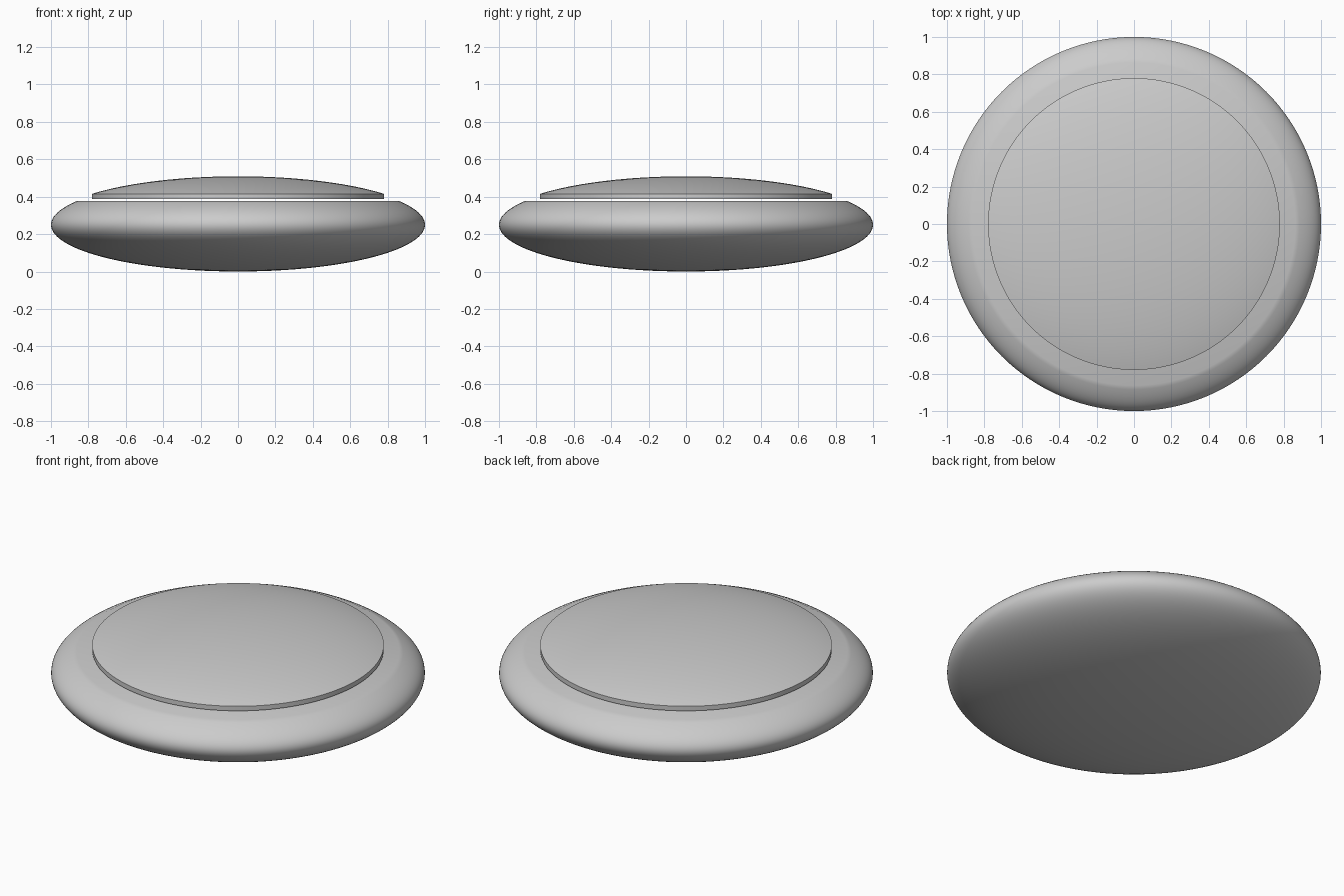
import bpy, bmesh
from math import sin, cos, acos, pi, radians

if "Cube" in bpy.data.objects:
    bpy.data.objects.remove(bpy.data.objects["Cube"], do_unlink=True)

SEGMENTS = 128
HALF_HEIGHT = 0.25

grey = bpy.data.materials.new("light grey")
grey.use_nodes = True
colour = (0.6, 0.6, 0.6, 1)
grey.diffuse_color = colour
grey.node_tree.nodes["Principled BSDF"].inputs["Base Color"].default_value = colour


def arc(start, end, centre_z, steps):
    """Points (radius, z) along a flattened ellipse between two angles."""
    angles = [start + (end - start) * i / steps for i in range(steps + 1)]
    return [(cos(a), centre_z + HALF_HEIGHT * sin(a)) for a in angles]


def lathe(name, profile):
    """Spin a profile around z into a closed, smooth solid."""
    bm = bmesh.new()
    verts = [bm.verts.new((r, 0, z)) for r, z in profile]
    edges = [bm.edges.new(pair) for pair in zip(verts, verts[1:])]
    bmesh.ops.spin(bm, geom=verts + edges, cent=(0, 0, 0), axis=(0, 0, 1),
                   angle=2 * pi, steps=SEGMENTS)
    bmesh.ops.remove_doubles(bm, verts=bm.verts, dist=0.0001)
    bmesh.ops.recalc_face_normals(bm, faces=bm.faces)
    mesh = bpy.data.meshes.new(name)
    bm.to_mesh(mesh)
    bm.free()
    mesh.materials.append(grey)
    obj = bpy.data.objects.new(name, mesh)
    bpy.context.collection.objects.link(obj)
    bpy.ops.object.select_all(action="DESELECT")
    obj.select_set(True)
    bpy.context.view_layer.objects.active = obj
    bpy.ops.object.shade_smooth_by_angle(angle=radians(25))
    return obj


# Body: flattened ellipsoid sliced flat on top
body_arc = arc(-pi / 2, radians(30.3), HALF_HEIGHT, 48)
lathe("body", body_arc + [(0, body_arc[-1][1])])

# Lid: domed disc floating just above the body
lid_radius, lid_bottom, lid_centre = 0.78, 0.388, 0.259
dome = arc(acos(lid_radius), pi / 2, lid_centre, 24)
lathe("lid", [(0, lid_bottom), (lid_radius, lid_bottom)] + dome)
